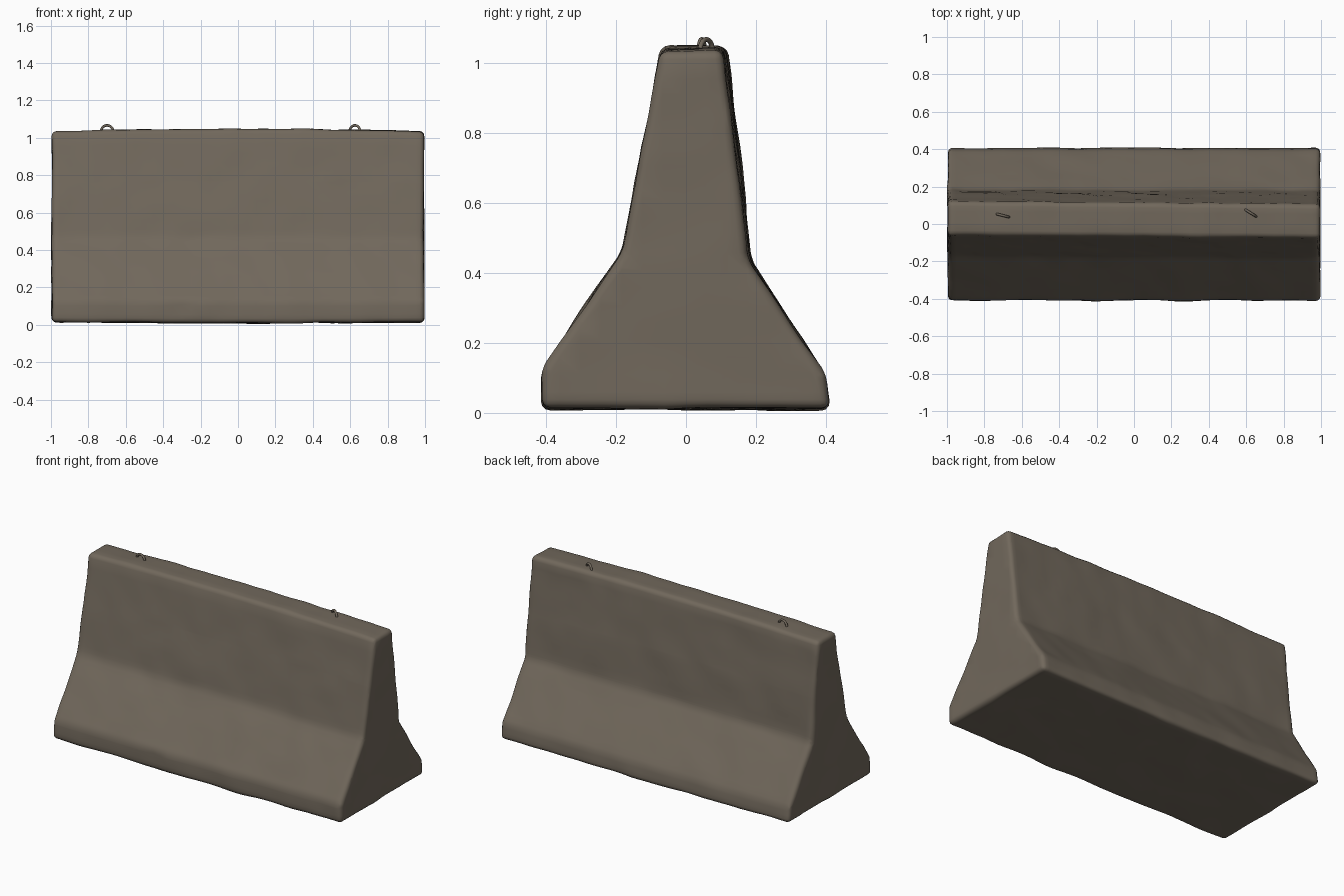
import bpy, bmesh, math
from mathutils import Vector, noise

if "Cube" in bpy.data.objects:
    bpy.data.objects.remove(bpy.data.objects["Cube"])

concrete = bpy.data.materials.new("weathered concrete")
concrete.use_nodes = True
colour = (0.165, 0.138, 0.106, 1)
concrete.diffuse_color = colour
concrete.node_tree.nodes["Principled BSDF"].inputs["Base Color"].default_value = colour
concrete.node_tree.nodes["Principled BSDF"].inputs["Roughness"].default_value = 0.9


def finish(bm, name, angle):
    """Turn a bmesh into a smooth-shaded concrete object."""
    mesh = bpy.data.meshes.new(name)
    bm.normal_update()
    bm.to_mesh(mesh)
    bm.free()
    mesh.materials.append(concrete)
    obj = bpy.data.objects.new(name, mesh)
    bpy.context.collection.objects.link(obj)
    bpy.ops.object.select_all(action="DESELECT")
    obj.select_set(True)
    bpy.context.view_layer.objects.active = obj
    bpy.ops.object.shade_smooth_by_angle(angle=math.radians(angle))
    return obj


# Barrier body: flared cross-section extruded along x
profile = [(-0.41, 0.015), (0.41, 0.015), (0.398, 0.11), (0.18, 0.44), (0.155, 0.7),
           (0.112, 1.04), (-0.066, 1.04), (-0.18, 0.46), (-0.408, 0.13)]
bm = bmesh.new()
end = bm.faces.new([bm.verts.new((-0.995, y, z)) for y, z in profile])
ext = bmesh.ops.extrude_face_region(bm, geom=[end])
bmesh.ops.translate(bm, vec=(1.99, 0, 0),
                    verts=[v for v in ext["geom"] if isinstance(v, bmesh.types.BMVert)])
bmesh.ops.recalc_face_normals(bm, faces=bm.faces)

# Worn, rounded edges
sharp = [e for e in bm.edges if e.calc_face_angle(0) > math.radians(15)]
bmesh.ops.bevel(bm, geom=sharp, offset=0.024, segments=3, profile=0.5, affect="EDGES")

# Slice into a grid fine enough to weather
for axis, low, high, step in ((0, -0.95, 0.96, 0.05), (1, -0.36, 0.37, 0.06), (2, 0.06, 1.0, 0.05)):
    normal = Vector([i == axis for i in range(3)])
    for i in range(int((high - low) / step) + 1):
        bmesh.ops.bisect_plane(bm, geom=bm.verts[:] + bm.edges[:] + bm.faces[:],
                               plane_co=normal * (low + i * step), plane_no=normal)
bmesh.ops.remove_doubles(bm, verts=bm.verts, dist=0.002)
bm.normal_update()

# Gentle bowing, uneven casting and a few small dents
dents = [(-0.47, 0.42), (-0.28, 0.1), (0.18, 0.18)]
for v in bm.verts:
    p = v.co.copy()
    bump = 0.006 * noise.noise(p * 4) + 0.004 * noise.noise(p * 9)
    v.co += v.normal * bump
    bow = 1 - p.x ** 2
    v.co.z += bow * (0.014 * p.z - 0.005 * (1 - p.z)) - 0.006 * p.z
    v.co.y -= 0.008 * p.x * p.z
    if p.y < 0:
        for x, z in dents:
            d = math.hypot(p.x - x, p.z - z)
            v.co.y += 0.01 * math.exp(-(d / 0.025) ** 2)
bmesh.ops.recalc_face_normals(bm, faces=bm.faces)
finish(bm, "barrier_body", 50)


# Lifting loops: bent bars standing on the top face
def lifting_loop(name, x, y, turn):
    bm = bmesh.new()
    along = Vector((math.cos(turn), math.sin(turn), 0))
    side = Vector((-along.y, along.x, 0))
    path = [(-0.034, 1.01)]
    path += [(-0.034 * math.cos(a), 1.033 + 0.034 * math.sin(a))
             for a in (math.pi * i / 10 for i in range(11))]
    path += [(0.034, 1.01)]
    rings = []
    for i, (u, z) in enumerate(path):
        a, b = path[max(i - 1, 0)], path[min(i + 1, len(path) - 1)]
        tangent = (along * (b[0] - a[0]) + Vector((0, 0, b[1] - a[1]))).normalized()
        across = tangent.cross(side)
        centre = Vector((x, y, z)) + along * u
        rings.append([bm.verts.new(centre + 0.007 * (side * math.cos(t) + across * math.sin(t)))
                      for t in (math.tau * k / 8 for k in range(8))])
    for r, s in zip(rings, rings[1:]):
        for k in range(8):
            bm.faces.new((r[k], r[(k + 1) % 8], s[(k + 1) % 8], s[k]))
    bm.faces.new(rings[0])
    bm.faces.new(rings[-1])
    bmesh.ops.recalc_face_normals(bm, faces=bm.faces)
    finish(bm, name, 60)


lifting_loop("right_lifting_loop", -0.70, 0.045, math.radians(-14))
lifting_loop("left_lifting_loop", 0.625, 0.058, math.radians(-32))
